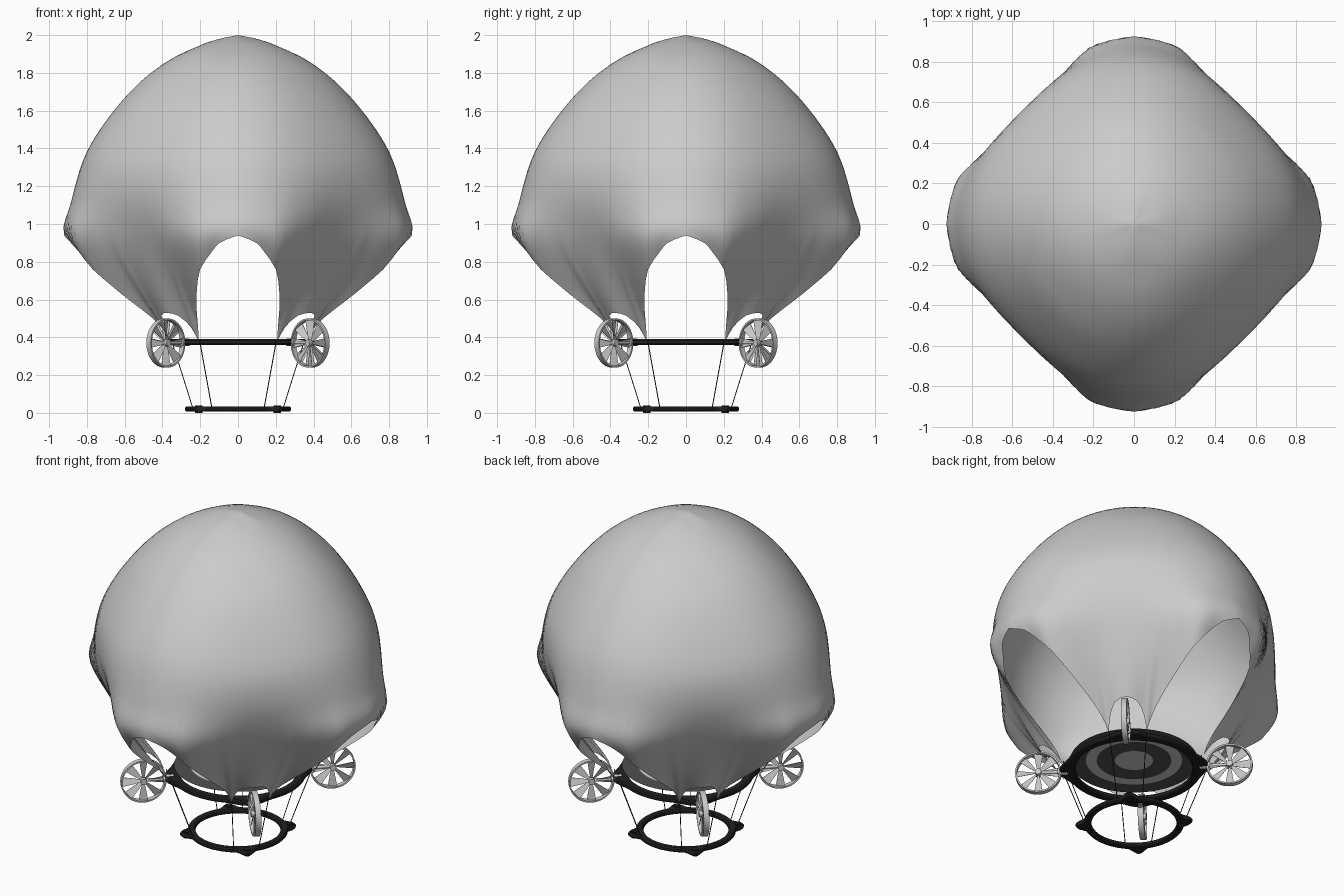
import bpy, bmesh, math
from mathutils import Matrix, Vector

if "Cube" in bpy.data.objects:
    bpy.data.objects.remove(bpy.data.objects["Cube"])


def mat(name, v):
    m = bpy.data.materials.new(name)
    m.diffuse_color = (v, v, v, 1)
    m.use_nodes = True
    m.node_tree.nodes["Principled BSDF"].inputs["Base Color"].default_value = m.diffuse_color
    return m


BLACK, DARK = mat("black", 0.015), mat("dark_grey", 0.08)


def finish(name, bm, material=None, recalc=True, angle=35):
    if recalc:
        bmesh.ops.recalc_face_normals(bm, faces=bm.faces)
    me = bpy.data.meshes.new(name)
    bm.to_mesh(me)
    bm.free()
    ob = bpy.data.objects.new(name, me)
    bpy.context.collection.objects.link(ob)
    if material:
        me.materials.append(material)
    bpy.ops.object.select_all(action='DESELECT')
    ob.select_set(True)
    bpy.context.view_layer.objects.active = ob
    bpy.ops.object.shade_smooth_by_angle(angle=math.radians(angle))
    return ob


def curve(pts, x):
    """Smooth interpolation through (x, y) points, x ascending."""
    n = len(pts)
    x = min(max(x, pts[0][0]), pts[-1][0])
    i = next(k for k in range(n - 1) if x <= pts[k + 1][0])

    def slope(k):
        a, b = pts[max(k - 1, 0)], pts[min(k + 1, n - 1)]
        return (b[1] - a[1]) / (b[0] - a[0])
    (x0, y0), (x1, y1) = pts[i], pts[i + 1]
    h = x1 - x0
    t = (x - x0) / h
    return ((2*t**3 - 3*t*t + 1) * y0 + (t**3 - 2*t*t + t) * h * slope(i)
            + (3*t*t - 2*t**3) * y1 + (t**3 - t*t) * h * slope(i + 1))


def polar(r, deg, z):
    a = math.radians(deg)
    return Vector((r * math.cos(a), r * math.sin(a), z))


def rod(bm, a, b, r, seg=8):
    a, b = Vector(a), Vector(b)
    d = b - a
    m = Matrix.Translation((a + b) / 2) @ d.to_track_quat('Z', 'Y').to_matrix().to_4x4()
    bmesh.ops.create_cone(bm, cap_ends=True, segments=seg, radius1=r, radius2=r,
                          depth=d.length, matrix=m)


def swept_ring(bm, section, seg, bump=lambda deg: 0.0):
    """Closed ring from (radius, z, bump share) section points."""
    rows = [[bm.verts.new(polar(r + k * bump(360 * i / seg), 360 * i / seg, z))
             for r, z, k in section] for i in range(seg)]
    n = len(section)
    for i in range(seg):
        for j in range(n):
            p, q = rows[i], rows[(i + 1) % seg]
            bm.faces.new((p[j], q[j], q[(j + 1) % n], p[(j + 1) % n]))


# Envelope: wide profile on the main axes, slimmer on the diagonals
wide = [(.38, .40), (.5, .48), (.76, .77), (.94, .92), (1.1, .888), (1.36, .81), (1.55, .695),
        (1.74, .53), (1.87, .36), (1.95, .19), (1.98, .1), (2, 0)]
slim = [(.38, .45), (.53, .54), (.76, .655), (1, .752), (1.18, .785), (1.36, .755),
        (1.64, .594), (1.8, .44), (1.9, .30), (1.96, .16), (2, 0)]
# Lower edge: (angle, height, radius) of big arch to leg tip, then small arch
arch = [(0, .94, .92), (6.3, .9, .89), (9.5, .85, .852), (14.6, .76, .795), (18, .67, .70),
        (20.8, .60, .62), (25.5, .5, .50), (28.5, .43, .44), (30, .38, .417)]
notch = [(30, .38, .417), (33, .455, .46), (38, .515, .515), (45, .53, .54)]
octant = [0, 2, 4, 6.3, 8, 9.5, 12, 14.6, 16.5, 18, 19.5, 20.8, 23, 25.5, 27, 28.5,
          30, 31.5, 33, 35, 38, 41.5, 45]
angles = octant + [90 - a for a in reversed(octant[1:-1])]
angles = [q * 90 + a for q in range(4) for a in angles]
ROWS = 36


def column(deg):
    a = deg % 90
    a = min(a, 90 - a)
    edge = arch if a <= 30 else notch
    zb = curve([(e[0], e[1]) for e in edge], a)
    rb = curve([(e[0], e[2]) for e in edge], a)
    w = (1 + math.cos(math.radians(4 * a))) / 2

    def base(z):
        return w * curve(wide, z) + (1 - w) * curve(slim, z)
    fix = rb - base(zb)
    pts = []
    for k in range(1, ROWS + 1):
        z = 2 - (2 - zb) * (k / ROWS) ** 1.5
        s = max(0, (1.2 - z) / (1.2 - zb)) ** 2
        pts.append(polar(base(z) + fix * s, deg, z))
    return pts


bm = bmesh.new()
top = bm.verts.new((0, 0, 2))
cols = [[bm.verts.new(p) for p in column(a)] for a in angles]
for i, c in enumerate(cols):
    d = cols[(i + 1) % len(cols)]
    bm.faces.new((top, c[0], d[0]))
    for k in range(ROWS - 1):
        bm.faces.new((c[k], c[k + 1], d[k + 1], d[k]))
finish("envelope", bm, angle=60)


# Upper and lower hoops with lugs on the diagonals
def lug(size, half):
    def f(deg):
        d = abs(deg % 90 - 45)
        return size * (0.5 + 0.5 * math.cos(math.pi * d / half)) if d < half else 0
    return f


def hoop(name, ri, ro, z0, z1, bump):
    e = .007
    sec = [(ri, z0 + e, 0), (ri + e, z0, 0), (ro - e, z0, 1), (ro, z0 + e, 1),
           (ro, z1 - e, 1), (ro - e, z1, 1), (ri + e, z1, 0), (ri, z1 - e, 0)]
    bm = bmesh.new()
    swept_ring(bm, sec, 144, bump)
    return bm


bm = hoop("upper", .33, .38, .36, .39, lug(.04, 22))
finish("upper_hoop", bm, BLACK)
bm = hoop("lower", .24, .28, .007, .034, lug(.05, 13))
for q in range(4):
    rod(bm, polar(.295, 45 + 90 * q, 0), polar(.295, 45 + 90 * q, .04), .02, 16)
finish("lower_hoop", bm, BLACK)

# Floor made of flat concentric bands
for i, (r0, r1) in enumerate([(0, .107), (.107, .21), (.21, .27), (.27, .36)]):
    bm = bmesh.new()
    if r0 == 0:
        bmesh.ops.create_circle(bm, cap_ends=True, segments=64, radius=r1,
                                matrix=Matrix.Translation((0, 0, .425)))
    else:
        va = [[bm.verts.new(polar(r, 360 * k / 64, .425)) for r in (r0, r1)] for k in range(64)]
        for k in range(64):
            a, b = va[k], va[(k + 1) % 64]
            bm.faces.new((a[0], a[1], b[1], b[0]))
    finish("floor_band_%d" % i, bm, DARK if i % 2 else None)

# Suspension ropes, two per lug
bm = bmesh.new()
for q in range(4):
    for a in (30, 60):
        rod(bm, polar(.278, a + 90 * q, .03), polar(.405, a + 90 * q, .38), .0025, 6)
finish("ropes", bm, BLACK)

# Fans on the diagonals: shroud, hub, pitched blades and mounting arm
for q in range(4):
    bm = bmesh.new()
    swept_ring(bm, [(.121, -.016, 0), (.130, -.016, 0), (.130, .016, 0), (.121, .016, 0)], 48)
    rod(bm, (0, 0, -.022), (0, 0, .022), .018, 20)
    for k in range(8):
        rows = []
        for r, half, pitch in ((.012, .007, .7), (.06, .017, .5), (.124, .027, .35)):
            c, s = half * math.cos(pitch), half * math.sin(pitch)
            rot = Matrix.Rotation(math.tau * k / 8, 3, 'Z')
            rows.append([bm.verts.new(rot @ Vector((r, y, z)))
                         for y, z in ((-c, -s - .001), (c, s - .001), (c, s + .001), (-c, -s + .001))])
        for p, n in zip(rows, rows[1:]):
            for j in range(4):
                bm.faces.new((p[j], n[j], n[(j + 1) % 4], p[(j + 1) % 4]))
        bm.faces.new(rows[0])
        bm.faces.new(rows[-1])
    # local x points outward, local z lies along the tangent
    m = (Matrix.Rotation(math.radians(45 + 90 * q), 4, 'Z')
         @ Matrix.Translation((.54, 0, .37)) @ Matrix.Rotation(math.radians(90), 4, 'X'))
    bm.transform(m)
    rod(bm, polar(.36, 45 + 90 * q, .372), polar(.54, 45 + 90 * q, .372), .009, 12)
    rod(bm, polar(.37, 45 + 90 * q, .374), polar(.43, 45 + 90 * q, .374), .02, 16)
    finish("fan_%d" % q, bm)
